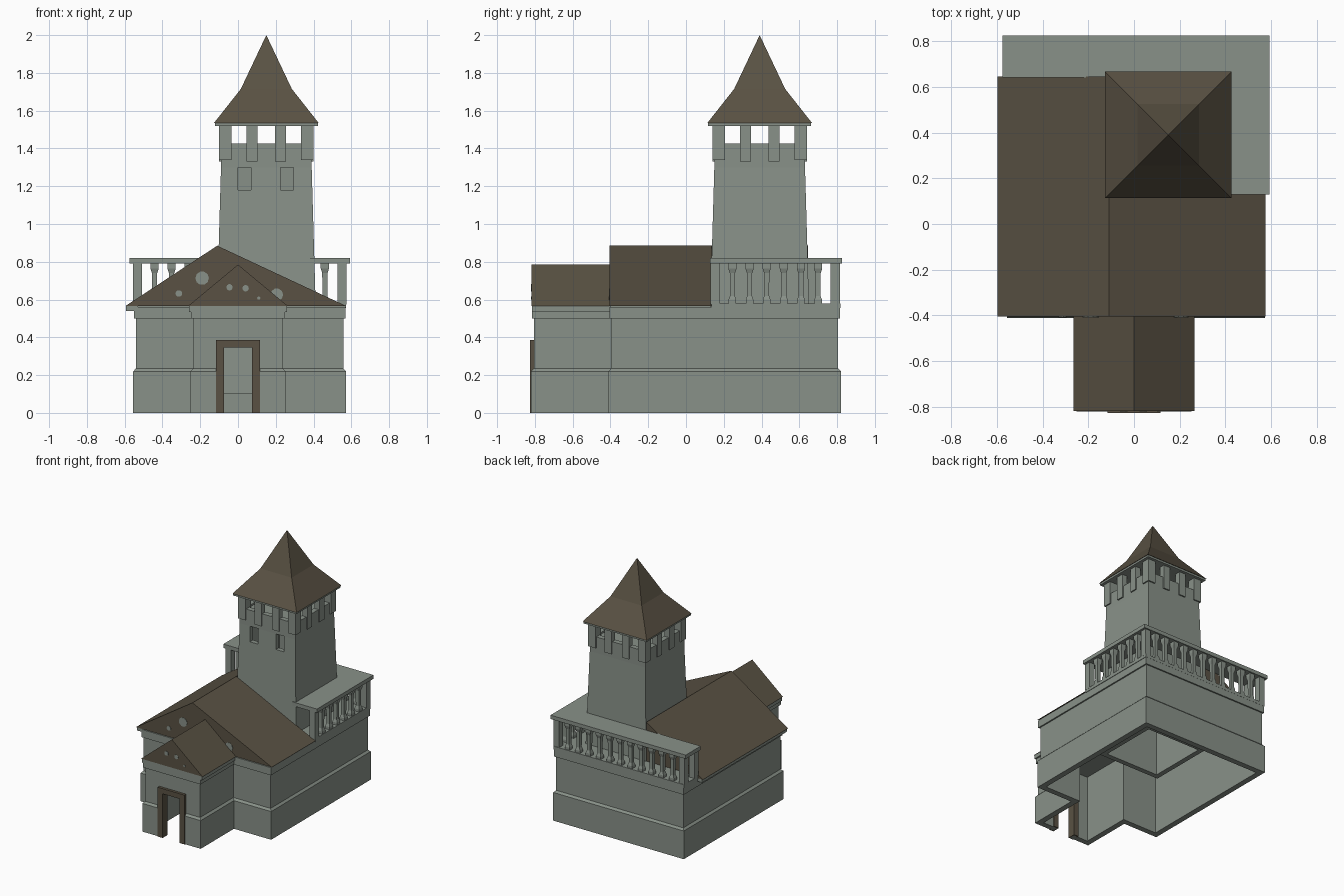
import bpy, bmesh, math

if "Cube" in bpy.data.objects:
    bpy.data.objects.remove(bpy.data.objects["Cube"])


def material(name, rgb):
    m = bpy.data.materials.new(name)
    m.diffuse_color = (*rgb, 1)
    m.use_nodes = True
    m.node_tree.nodes["Principled BSDF"].inputs["Base Color"].default_value = m.diffuse_color
    return m


STONE = material("grey_stone", (0.25, 0.285, 0.25))
BROWN = material("brown_roof", (0.10, 0.083, 0.056))


def finish(name, bm, mat):
    bmesh.ops.remove_doubles(bm, verts=bm.verts, dist=1e-5)
    bmesh.ops.recalc_face_normals(bm, faces=bm.faces)
    me = bpy.data.meshes.new(name)
    bm.to_mesh(me)
    bm.free()
    me.materials.append(mat)
    ob = bpy.data.objects.new(name, me)
    bpy.context.collection.objects.link(ob)
    return ob


def sweep(name, plan, profile, mat, closed=True):
    """Carry an (offset, z) profile around a plan; open profiles get end caps."""
    bm = bmesh.new()
    rings = [[bm.verts.new((x, y, z)) for x, y in plan(o)] for o, z in profile]
    n = len(rings[0])
    pairs = list(zip(rings, rings[1:]))
    if closed:
        pairs.append((rings[-1], rings[0]))
    else:
        bm.faces.new(rings[0])
        bm.faces.new(rings[-1])
    for a, b in pairs:
        for i in range(n):
            j = (i + 1) % n
            bm.faces.new((a[i], a[j], b[j], b[i]))
    return finish(name, bm, mat)


def box(name, x0, x1, y0, y1, z0, z1, mat=STONE):
    plan = lambda o: [(x0, y0), (x1, y0), (x1, y1), (x0, y1)]
    return sweep(name, plan, [(0, z0), (0, z1)], mat, closed=False)


def square(cx, cy):
    return lambda h: [(cx - h, cy - h), (cx + h, cy - h), (cx + h, cy + h), (cx - h, cy + h)]


def prism(name, pts, y0, y1, mat):
    """Extrude an x-z outline along y."""
    bm = bmesh.new()
    a = [bm.verts.new((x, y0, z)) for x, z in pts]
    b = [bm.verts.new((x, y1, z)) for x, z in pts]
    bm.faces.new(a)
    bm.faces.new(b)
    for i in range(len(pts)):
        j = (i + 1) % len(pts)
        bm.faces.new((a[i], a[j], b[j], b[i]))
    return finish(name, bm, mat)


def cut(target, cutter):
    cutter.hide_render = True
    mod = target.modifiers.new("opening", 'BOOLEAN')
    mod.operation = 'DIFFERENCE'
    mod.solver = 'EXACT'
    mod.object = cutter
    bpy.context.view_layer.objects.active = target
    bpy.ops.object.modifier_apply(modifier=mod.name)
    bpy.data.objects.remove(cutter)


# Hollow walls of hall and porch, with plinth and cornice
def house_plan(o):
    l, r, b, f, p, e = -.555 - o, .573 + o, .82 + o, -.41 - o, .252 + o, -.82 - o
    return [(-p, e), (p, e), (p, f), (r, f), (r, b), (l, b), (l, f), (-p, f)]


walls = sweep("house_walls", house_plan,
              [(-.045, 0), (0, 0), (0, .22), (-.015, .235), (-.015, .5),
               (-.004, .5), (-.004, .56), (-.045, .56)], STONE)
cut(walls, box("door_cutter", -.08, .08, -.9, -.7, -.1, .36))
sweep("ceiling", lambda o: house_plan(-.03), [(0, .535), (0, .557)], STONE, closed=False)

# Door frame
for s in (-1, 1):
    a, b = sorted((s * .073, s * .116))
    box("door_jamb", a, b, -.826, -.765, 0, .385, BROWN)
box("door_lintel", -.073, .073, -.826, -.765, .345, .385, BROWN)

# Gable roofs: the right slope of the hall stops at the terrace
prism("hall_roof_left", [(-.597, .565), (-.11, .565), (-.11, .885)], -.405, .645, BROWN)
prism("hall_roof_right", [(-.11, .565), (.575, .565), (-.11, .885)], -.405, .135, BROWN)
prism("porch_roof", [(-.265, .565), (.265, .565), (0, .785)], -.817, -.40, BROWN)
box("left_eave", -.592, -.53, -.403, .645, .54, .565)
box("porch_eave", -.26, .26, -.816, -.40, .535, .565)

# Round stones set in the gables
for x, z, r, y in [(-.19, .713, .036, -.405), (-.313, .632, .018, -.405), (.205, .625, .034, -.405),
                   (-.045, .665, .017, -.817), (.04, .66, .017, -.817), (.11, .608, .009, -.817)]:
    ring = [(x + r * math.cos(k * math.pi / 5), z + r * math.sin(k * math.pi / 5)) for k in range(10)]
    prism("gable_stone", ring, y - .003, y + .004, STONE)

# Terrace floor and the wide slab carried by the balustrade
box("terrace_floor", -.555, .573, .135, .817, .555, .58)
box("back_slab", -.575, .592, .64, .825, .79, .82)
box("right_slab", .38, .592, .128, .64, .79, .82)

# Balustrade
BAL = [(.02, .575), (.02, .60), (.013, .62), (.014, .74), (.022, .765), (.022, .79)]
def baluster(x, y):
    sweep("baluster", square(x, y), BAL, STONE, closed=False)


for x, y in [(-.532, .79), (.55, .79), (.55, .155), (-.532, .665)]:
    sweep("corner_post", square(x, y), [(.024, .575), (.024, .79)], STONE, closed=False)
for i in range(1, 12):
    baluster(-.532 + i * 1.082 / 12, .79)
for i in range(1, 7):
    baluster(.55, .155 + i * .635 / 7)

# Tapered hollow tower, reaching down into the hall
CX, CY = .15, .39
tower = sweep("tower", square(CX, CY),
              [(.275, .1), (.24, 1.3), (.24, 1.425), (.2, 1.425), (.235, .1)], STONE)
for x0, x1 in [(0, .07), (.225, .295)]:
    cut(tower, box("window_cutter", x0, x1, .05, .25, 1.18, 1.3))
sweep("lookout_floor", square(CX, CY), [(.215, 1.38), (.215, 1.41)], STONE, closed=False)

# Lookout pillars: four corners and two between on each side
for sx in (-1, 1):
    for sy in (-1, 1):
        x, y = CX + sx * .217, CY + sy * .217
        sweep("lookout_corner", square(x, y), [(.033, 1.34), (.033, 1.525)], STONE, closed=False)
for s in (-1, 1):
    for t in (-.075, .075):
        a, b = sorted((s * .205, s * .25))
        box("lookout_pillar", CX + t - .029, CX + t + .029, CY + a, CY + b, 1.33, 1.525)
        box("lookout_pillar", CX + a, CX + b, CY + t - .029, CY + t + .029, 1.33, 1.525)

# Spire with a flared skirt
sweep("spire_base", square(CX, CY), [(.273, 1.52), (.273, 1.537)], STONE, closed=False)
bm = bmesh.new()
rings = [[bm.verts.new((x, y, z)) for x, y in square(CX, CY)(h)]
         for h, z in [(.277, 1.535), (.135, 1.715)]]
tip = bm.verts.new((CX, CY, 2))
bm.faces.new(rings[0])
for i in range(4):
    j = (i + 1) % 4
    bm.faces.new((rings[0][i], rings[0][j], rings[1][j], rings[1][i]))
    bm.faces.new((rings[1][i], rings[1][j], tip))
finish("spire", bm, BROWN)
